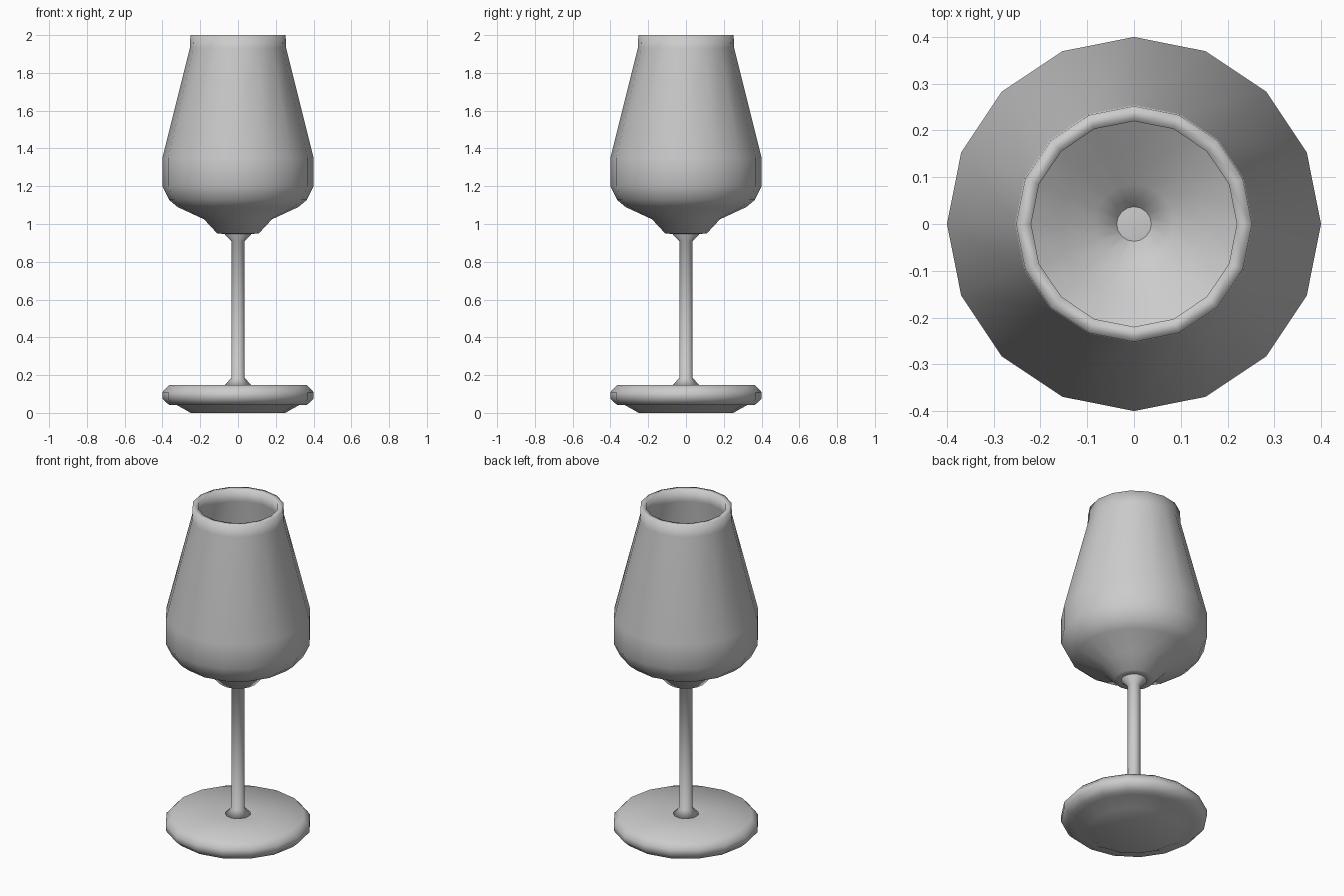
import bpy
import bmesh
from math import cos, sin, tau

if "Cube" in bpy.data.objects:
    bpy.data.objects.remove(bpy.data.objects["Cube"])

SIDES = 16


def lathe(name, profile, closed=False):
    """Revolve a (radius, z) profile; open profiles get capped ends."""
    bm = bmesh.new()
    rings = [[bm.verts.new((r * cos(tau * i / SIDES), r * sin(tau * i / SIDES), z))
              for i in range(SIDES)] for r, z in profile]
    pairs = list(zip(rings, rings[1:]))
    if closed:
        pairs.append((rings[-1], rings[0]))
    else:
        bm.faces.new(rings[0])
        bm.faces.new(rings[-1])
    for a, b in pairs:
        for i in range(SIDES):
            j = (i + 1) % SIDES
            bm.faces.new((a[i], a[j], b[j], b[i]))
    bmesh.ops.recalc_face_normals(bm, faces=bm.faces)
    mesh = bpy.data.meshes.new(name)
    bm.to_mesh(mesh)
    bm.free()
    mesh.shade_smooth()
    obj = bpy.data.objects.new(name, mesh)
    bpy.context.collection.objects.link(obj)
    return obj


# Round base with bevelled rim and tapered underside
lathe("base", [(0.25, 0.0), (0.325, 0.042), (0.365, 0.042), (0.40, 0.075),
               (0.40, 0.11), (0.365, 0.148), (0.07, 0.148)])

# Thin stem, flared at both ends
lathe("stem", [(0.07, 0.148), (0.035, 0.185), (0.035, 0.91), (0.07, 0.945),
               (0.07, 0.95), (0.037, 0.955)])

# Hollow bowl: outer wall up, over the lip, inner wall down
lathe("bowl", [(0.037, 0.945), (0.11, 0.95), (0.18, 1.025), (0.32, 1.09),
               (0.365, 1.128), (0.40, 1.20), (0.40, 1.35), (0.255, 1.93),
               (0.252, 2.0), (0.22, 2.0), (0.222, 1.925), (0.368, 1.345),
               (0.368, 1.21), (0.34, 1.15), (0.30, 1.115), (0.16, 1.05),
               (0.085, 0.97), (0.037, 0.955)], closed=True)
